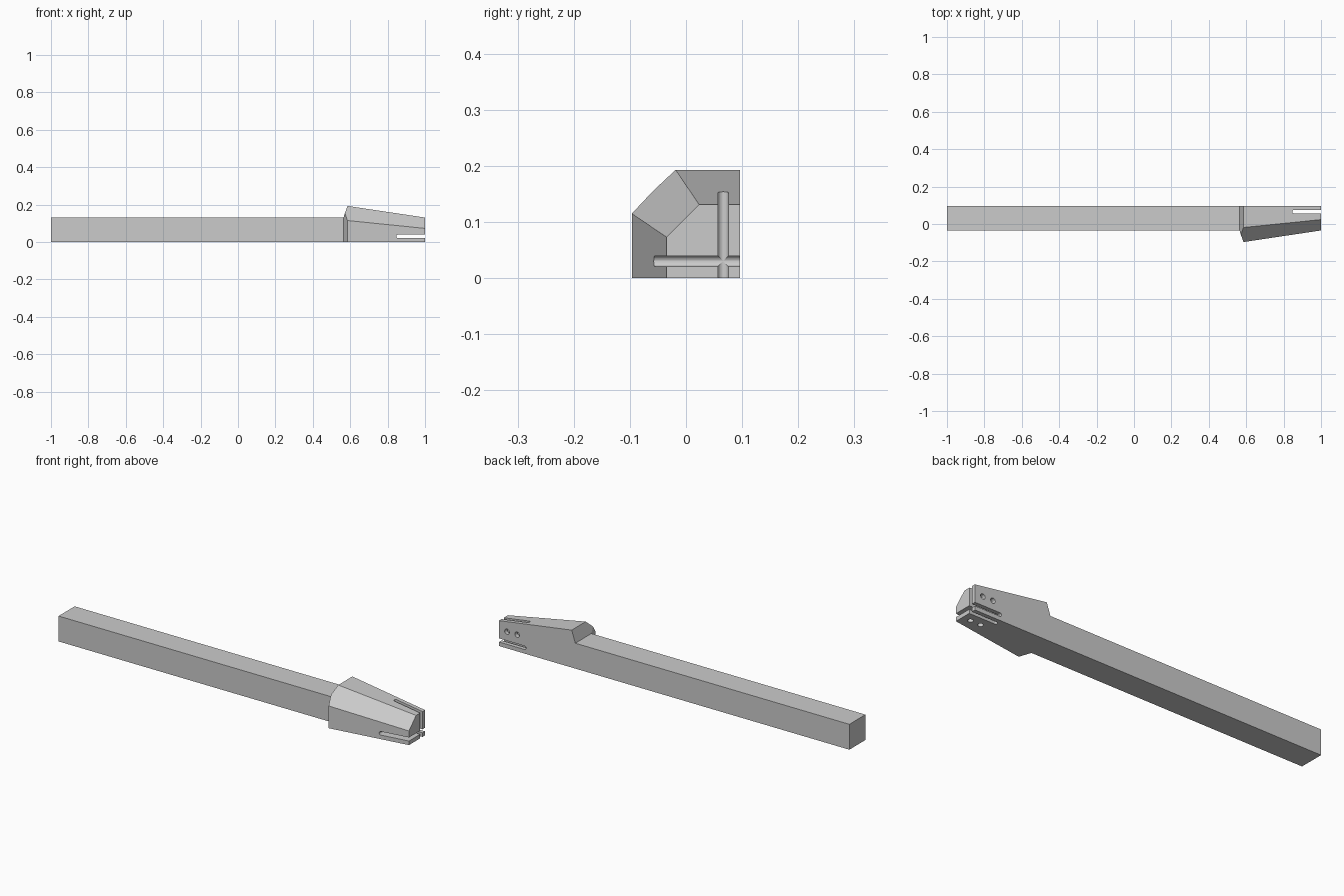
import bpy, bmesh, math

if "Cube" in bpy.data.objects:
    bpy.data.objects.remove(bpy.data.objects["Cube"])

B = 0.0965          # back plane (y); the part mirrors across the back-bottom corner diagonal
W = 0.131           # beam thickness
X_START, X_PEAK = 0.564, 0.585


def place(x, p, q, swap):
    # p, q are distances from the bottom and back planes, swapped for the twin
    if swap:
        p, q = q, p
    return (x, B - q, p)


def new_object(name, bm):
    bmesh.ops.recalc_face_normals(bm, faces=bm.faces)
    mesh = bpy.data.meshes.new(name)
    bm.to_mesh(mesh)
    bm.free()
    obj = bpy.data.objects.new(name, mesh)
    bpy.context.collection.objects.link(obj)
    return obj


def prism(name, bottom, top):
    bm = bmesh.new()
    a = [bm.verts.new(c) for c in bottom]
    b = [bm.verts.new(c) for c in top]
    bm.faces.new(a)
    bm.faces.new(b)
    n = len(a)
    for i in range(n):
        j = (i + 1) % n
        bm.faces.new((a[i], a[j], b[j], b[i]))
    return new_object(name, bm)


def section(x, size, flat):
    # square with one chamfered corner
    pts = [(0, 0), (size, 0), (0, size), (size, flat), (flat, size)]
    return [place(x, p, q, False) for p, q in pts]


# Tapered head, then the beam pulled out of its rear face
bm = bmesh.new()
points = [place(X_START, p, q, False) for p in (0, W) for q in (0, W)]
points += section(X_PEAK, 0.193, 0.115) + section(1.0, W, 0.073)
points.append(place(0.572, 0.1553, 0.1553, False))
verts = [bm.verts.new(c) for c in points]
bmesh.ops.convex_hull(bm, input=verts)
bmesh.ops.dissolve_limit(bm, angle_limit=math.radians(2), verts=bm.verts, edges=bm.edges)
bm.normal_update()
rear = min(bm.faces, key=lambda f: f.calc_center_median().x)
ext = bmesh.ops.extrude_face_region(bm, geom=[rear])
for v in ext["geom"]:
    if isinstance(v, bmesh.types.BMVert):
        v.co.x = -1.0
bmesh.ops.dissolve_limit(bm, angle_limit=math.radians(1), verts=bm.verts, edges=bm.edges)
beam = new_object("beam_with_tapered_head", bm)

# Crossed round-ended slots and blind bolt holes
cutters = []
R = 0.0092
slot = [(1.1, -R), (1.1, R)]
for i in range(13):
    a = math.pi / 2 + math.pi * i / 12
    slot.append((0.846 + R + R * math.cos(a), R * math.sin(a)))
for swap in (False, True):
    lo = [place(x, 0.0302 + w, -0.05, swap) for x, w in slot]
    hi = [place(x, 0.0302 + w, 0.3, swap) for x, w in slot]
    cutters.append(prism("slot_cutter", lo, hi))
    for cx in (0.954, 0.896):
        ring = [(cx + 0.0135 * math.cos(math.tau * i / 24),
                 0.086 + 0.0135 * math.sin(math.tau * i / 24)) for i in range(24)]
        lo = [place(x, w, -0.05, swap) for x, w in ring]
        hi = [place(x, w, 0.06, swap) for x, w in ring]
        cutters.append(prism("hole_cutter", lo, hi))

bpy.context.view_layer.objects.active = beam
for cutter in cutters:
    cutter.hide_render = True
    mod = beam.modifiers.new("cut", "BOOLEAN")
    mod.operation = "DIFFERENCE"
    mod.solver = "EXACT"
    mod.object = cutter
    bpy.ops.object.modifier_apply(modifier=mod.name)
    bpy.data.objects.remove(cutter)
